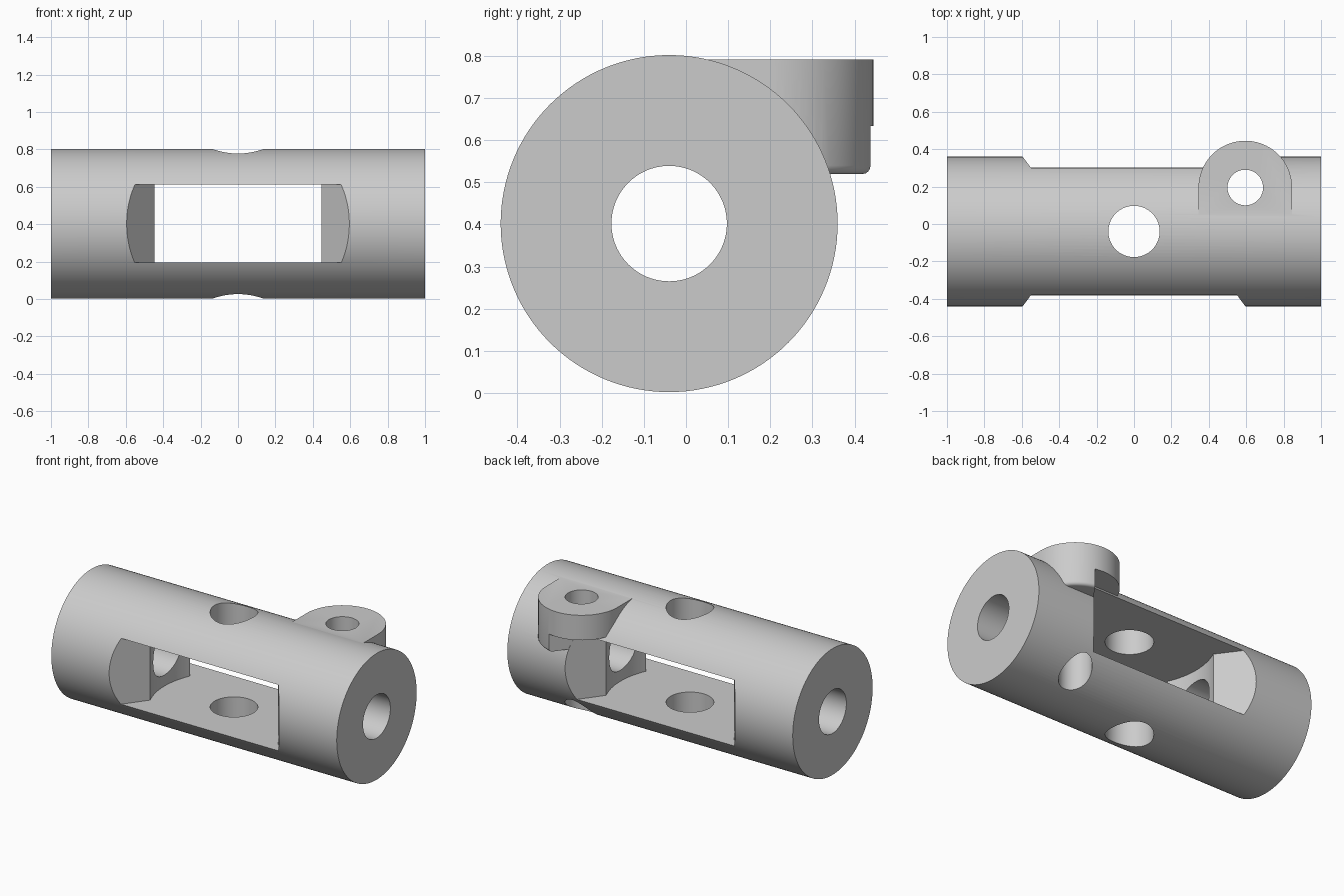
import bpy, bmesh, math
from mathutils import Matrix

if "Cube" in bpy.data.objects:
    bpy.data.objects.remove(bpy.data.objects["Cube"])

CY, CZ, R = -0.04, 0.402, 0.40      # barrel axis and radius
LX, LY, LR = 0.595, 0.195, 0.25     # lug centre and radius


def finish(name, bm):
    bmesh.ops.recalc_face_normals(bm, faces=bm.faces)
    me = bpy.data.meshes.new(name)
    bm.to_mesh(me)
    bm.free()
    ob = bpy.data.objects.new(name, me)
    bpy.context.collection.objects.link(ob)
    return ob


def cylinder(name, r, length, centre, along_x=False, seg=96):
    bm = bmesh.new()
    m = Matrix.Translation(centre)
    if along_x:
        m = m @ Matrix.Rotation(math.pi / 2, 4, 'Y')
    bmesh.ops.create_cone(bm, cap_ends=True, segments=seg, radius1=r,
                          radius2=r, depth=length, matrix=m)
    return finish(name, bm)


def prism(name, outline, z0, z1, bottom_round=0.0):
    bm = bmesh.new()
    low = bm.faces.new([bm.verts.new((x, y, z0)) for x, y in outline])
    ext = bmesh.ops.extrude_face_region(bm, geom=[low], use_keep_orig=True)
    verts = [g for g in ext['geom'] if isinstance(g, bmesh.types.BMVert)]
    bmesh.ops.translate(bm, verts=verts, vec=(0, 0, z1 - z0))
    bmesh.ops.recalc_face_normals(bm, faces=bm.faces)
    if bottom_round:
        bmesh.ops.bevel(bm, geom=list(low.edges), offset=bottom_round,
                        segments=4, profile=0.5, affect='EDGES')
    return finish(name, bm)


def combine(target, other, operation):
    mod = target.modifiers.new(operation.lower(), 'BOOLEAN')
    mod.operation, mod.solver, mod.object = operation, 'EXACT', other
    bpy.context.view_layer.objects.active = target
    bpy.ops.object.modifier_apply(modifier=mod.name)
    bpy.data.objects.remove(other)


def window(name, z0, z1, grow=0.0):
    # bowed end walls between flared mouths on both sides
    radius, half = 0.49, math.asin(0.2 / 0.49)
    end = [(radius * math.cos(a) + grow, radius * math.sin(a))
           for a in (half * (i / 8 - 1) for i in range(17))]
    end = [(0.743 + grow, -0.6)] + end + [(0.743 + grow, 0.6)]
    outline = end + [(-x, -y) for x, y in end]
    return prism(name, [(x, y + CY) for x, y in outline], z0, z1)


# Main barrel
body = cylinder("barrel_with_lug", R, 2.0, (0, CY, CZ), True, 128)

# Side lug: U-shaped outline with a rounded bottom edge
arc = [(LX + LR * math.cos(math.pi * i / 40), LY + LR * math.sin(math.pi * i / 40))
       for i in range(41)]
lug = prism("lug", [(LX - LR, 0.0), (LX + LR, 0.0)] + arc, 0.52, 0.792, 0.02)
combine(lug, window("lug_clearance", 0.19, 0.634, 0.001), 'DIFFERENCE')
combine(body, lug, 'UNION')

# Through window, long bore, cross hole and lug hole
combine(body, window("window_cutter", 0.195, 0.612), 'DIFFERENCE')
combine(body, cylinder("bore", 0.137, 2.4, (0, CY, CZ), True), 'DIFFERENCE')
combine(body, cylinder("cross_hole", 0.137, 2.0, (0, CY, CZ)), 'DIFFERENCE')
combine(body, cylinder("lug_hole", 0.095, 2.0, (LX, LY, CZ)), 'DIFFERENCE')

# Plain grey finish
grey = bpy.data.materials.new("light_grey")
grey.diffuse_color = (0.6, 0.6, 0.6, 1)
grey.use_nodes = True
grey.node_tree.nodes["Principled BSDF"].inputs["Base Color"].default_value = grey.diffuse_color
body.data.materials.clear()
body.data.materials.append(grey)
for p in body.data.polygons:
    p.material_index = 0

bpy.ops.object.select_all(action='DESELECT')
body.select_set(True)
bpy.context.view_layer.objects.active = body
bpy.ops.object.shade_smooth_by_angle(angle=math.radians(25))
